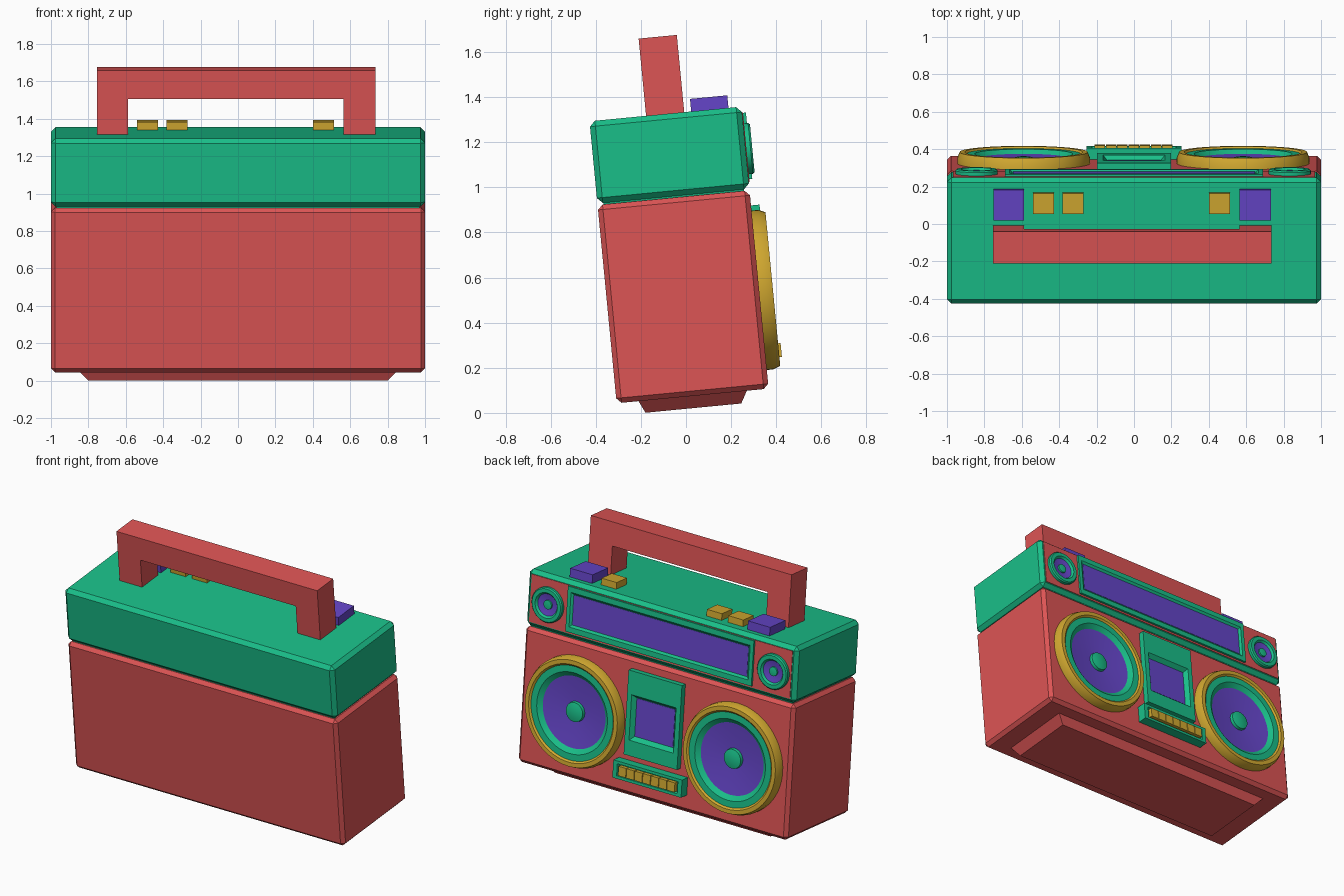
import bpy, bmesh, math
from mathutils import Matrix

if "Cube" in bpy.data.objects:
    bpy.data.objects.remove(bpy.data.objects["Cube"])

TILT = Matrix.Rotation(math.radians(5.5), 4, 'X')   # whole model leans back
FACE = 0.375                                        # depth of the speaker face


def material(name, rgb):
    m = bpy.data.materials.new(name)
    m.diffuse_color = (*rgb, 1)
    m.use_nodes = True
    m.node_tree.nodes["Principled BSDF"].inputs["Base Color"].default_value = m.diffuse_color
    return m


RED = material("red", (0.72, 0.09, 0.09))
GREEN = material("green", (0.01, 0.52, 0.25))
YELLOW = material("yellow", (0.65, 0.40, 0.03))
PURPLE = material("purple", (0.13, 0.06, 0.58))


def finish(name, bm, mat, smooth=False):
    bmesh.ops.recalc_face_normals(bm, faces=bm.faces)
    me = bpy.data.meshes.new(name)
    bm.to_mesh(me)
    bm.free()
    me.materials.append(mat)
    if smooth:
        for p in me.polygons:
            p.use_smooth = True
        me.set_sharp_from_angle(angle=math.radians(30))
    ob = bpy.data.objects.new(name, me)
    bpy.context.collection.objects.link(ob)
    ob.matrix_world = TILT
    return ob


def loft(name, mat, loops):
    """Skin a stack of closed loops and cap both ends."""
    bm = bmesh.new()
    rows = [[bm.verts.new(p) for p in loop] for loop in loops]
    n = len(rows[0])
    for a, b in zip(rows, rows[1:]):
        for i in range(n):
            j = (i + 1) % n
            bm.faces.new((a[i], a[j], b[j], b[i]))
    bm.faces.new(rows[0])
    bm.faces.new(rows[-1])
    return finish(name, bm, mat)


def flat(x0, x1, y0, y1, z):
    return [(x0, y0, z), (x1, y0, z), (x1, y1, z), (x0, y1, z)]


def upright(hx, z0, z1, y):
    return [(-hx, y, z0), (hx, y, z0), (hx, y, z1), (-hx, y, z1)]


def box(name, mat, x0, x1, y0, y1, z0, z1, chamfer=0):
    ob = loft(name, mat, [flat(x0, x1, y0, y1, z0), flat(x0, x1, y0, y1, z1)])
    if chamfer:
        b = ob.modifiers.new("chamfer", 'BEVEL')
        b.width, b.segments = chamfer, 1
    return ob


def bezel(name, mat, hx, z0, z1, front, inner, floor, slope):
    """Raised plate with a sloped rectangular recess."""
    ix, i0, i1 = inner
    s = slope
    return loft(name, mat, [
        upright(hx, z0, z1, FACE - 0.02), upright(hx, z0, z1, front),
        upright(ix, i0, i1, front), upright(ix - s, i0 + s, i1 - s, floor)])


def lathe(name, mat, cx, cz, profile, n=64):
    """Revolve a closed (radius, depth) profile about the y direction."""
    bm = bmesh.new()
    rings = []
    for r, d in profile:
        if r == 0:
            rings.append([bm.verts.new((cx, d, cz))] * n)
        else:
            rings.append([bm.verts.new((cx + r * math.cos(t * math.tau / n), d,
                                        cz + r * math.sin(t * math.tau / n))) for t in range(n)])
    for k, a in enumerate(rings):
        b = rings[(k + 1) % len(rings)]
        if a[0] is a[1] and b[0] is b[1]:
            continue
        for i in range(n):
            j = (i + 1) % n
            bm.faces.new(list(dict.fromkeys((a[i], a[j], b[j], b[i]))))
    return finish(name, bm, mat, True)


# Cabinet: lower body, upper body, seam filler and tapered foot
box("lower_body", RED, -1, 1, -0.302, FACE, 0.072, 0.955, 0.022)
box("upper_body", GREEN, -1, 1, -0.302, FACE, 0.962, 1.328, 0.024)
box("seam_core", GREEN, -0.97, 0.97, -0.275, 0.35, 0.94, 0.98)
loft("foot", RED, [flat(-0.80, 0.80, -0.179, 0.248, 0.018),
                   flat(-0.86, 0.86, -0.208, 0.282, 0.08)])

# Carrying handle
arch = [(-0.755, 1.32), (-0.755, 1.672), (0.735, 1.672), (0.735, 1.32),
        (0.565, 1.32), (0.565, 1.517), (-0.588, 1.517), (-0.588, 1.32)]
loft("handle", RED, [[(x, y, z) for x, z in arch] for y in (-0.05, 0.12)])

# Top buttons
for x0, x1 in ((-0.752, -0.588), (0.565, 0.732)):
    box("large_top_button", PURPLE, x0, x1, 0.151, 0.317, 1.32, 1.384)
for x0 in (-0.54, -0.382, 0.40):
    box("small_top_button", YELLOW, x0, x0 + 0.112, 0.186, 0.297, 1.32, 1.371)

# Upper front: red plate, tuner bezel and screen
box("upper_front_plate", RED, -0.968, 0.968, 0.36, 0.379, 0.992, 1.302)
bezel("tuner_bezel", GREEN, 0.69, 1.005, 1.30, 0.392, (0.665, 1.04, 1.265), 0.381, 0.014)
box("tuner_screen", PURPLE, -0.648, 0.648, 0.37, 0.383, 1.056, 1.249)

# Tweeters and main speakers
for cx in (-0.842, 0.832):
    lathe("tweeter_ring", GREEN, cx, 1.14,
          [(0.113, 0.36), (0.113, 0.397), (0.106, 0.405), (0.082, 0.405), (0.068, 0.388), (0.068, 0.36)])
    lathe("tweeter_cone", PURPLE, cx, 1.14, [(0, 0.37), (0.072, 0.37), (0.072, 0.392), (0.03, 0.382), (0, 0.382)])
    lathe("tweeter_cap", GREEN, cx, 1.14, [(0, 0.37), (0.031, 0.37), (0.029, 0.392), (0, 0.397)])
for cx in (-0.59, 0.583):
    lathe("speaker_rim", YELLOW, cx, 0.51,
          [(0.355, 0.36), (0.355, 0.405), (0.342, 0.436), (0.315, 0.436), (0.303, 0.425), (0.303, 0.36)])
    lathe("speaker_surround", GREEN, cx, 0.51,
          [(0.306, 0.36), (0.306, 0.426), (0.262, 0.426), (0.23, 0.402), (0.23, 0.36)])
    lathe("speaker_cone", PURPLE, cx, 0.51, [(0, 0.36), (0.235, 0.36), (0.235, 0.404), (0.06, 0.383), (0, 0.383)])
    lathe("speaker_cap", GREEN, cx, 0.51, [(0, 0.37), (0.067, 0.37), (0.062, 0.403), (0.035, 0.410), (0, 0.412)])

# Cassette door with window
bezel("cassette_door", GREEN, 0.198, 0.34, 0.888, 0.413, (0.165, 0.44, 0.735), 0.385, 0.022)
box("cassette_window", PURPLE, -0.142, 0.142, 0.37, 0.388, 0.464, 0.711)

# Key tray with seven keys
bezel("key_tray", GREEN, 0.255, 0.18, 0.295, 0.436, (0.225, 0.198, 0.277), 0.42, 0.006)
for i in range(7):
    x = -0.211 + i * 0.0603
    box("tape_key", YELLOW, x, x + 0.056, 0.41, 0.447, 0.207, 0.268)
